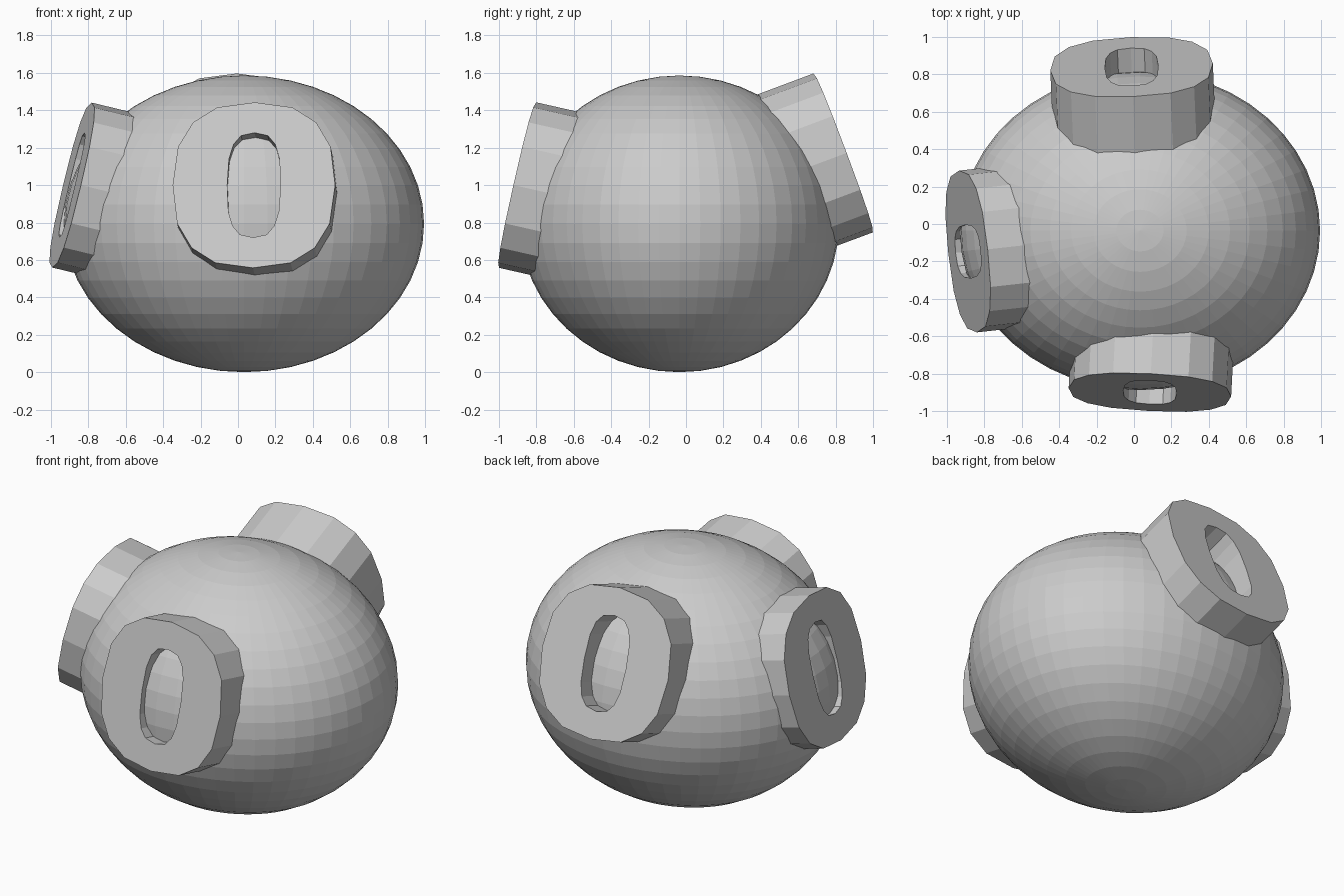
import bpy, bmesh
from math import sin, cos, pi, radians, copysign
from mathutils import Vector

if "Cube" in bpy.data.objects:
    bpy.data.objects.remove(bpy.data.objects["Cube"])


def oval(a, b, power, count=16):
    """Rounded-square oval outline with half width a and half height b."""
    pts = []
    for i in range(count):
        t = 2 * pi * i / count
        c, s = round(cos(t), 9), round(sin(t), 9)
        pts.append((a * copysign(abs(c) ** power, c), b * copysign(abs(s) ** power, s)))
    return pts


def oval_ring(name, centre, heading, tilt, depth):
    """Thick ring; its outer face is at centre, facing heading and tilted upward."""
    h, t = radians(heading), radians(tilt)
    n = Vector((cos(h) * cos(t), sin(h) * cos(t), sin(t)))
    u = Vector((-sin(h), cos(h), 0))
    v = n.cross(u)
    centre = Vector(centre)
    bm = bmesh.new()

    def loop(outline, d):
        return [bm.verts.new(centre + u * x + v * y - n * d) for x, y in outline]

    outer, inner = oval(0.435, 0.4535, 0.8), oval(0.143, 0.287, 0.72)
    loops = [loop(outer, 0), loop(inner, 0), loop(inner, depth), loop(outer, depth)]
    for k in range(4):
        a, b = loops[k], loops[(k + 1) % 4]
        for i in range(16):
            j = (i + 1) % 16
            bm.faces.new((a[i], a[j], b[j], b[i]))
    bmesh.ops.recalc_face_normals(bm, faces=bm.faces)
    mesh = bpy.data.meshes.new(name)
    bm.to_mesh(mesh)
    bm.free()
    obj = bpy.data.objects.new(name, mesh)
    bpy.context.collection.objects.link(obj)
    return obj


# Flattened round body
bpy.ops.mesh.primitive_uv_sphere_add(segments=48, ring_count=24, radius=1,
                                     location=(0.032, -0.035, 0.793))
body = bpy.context.object
body.name = "body"
body.scale = (0.963, 0.853, 0.793)

# Oval rings sunk into the front, left and back of the body
oval_ring("front_ring", (0.085, -0.90, 1.0), 267, 12.7, 0.36)
oval_ring("left_ring", (-0.8875, -0.147, 1.0), 186.3, 13.5, 0.36)
oval_ring("back_ring", (-0.013, 0.84, 1.172), 92.5, 20.5, 0.45)
